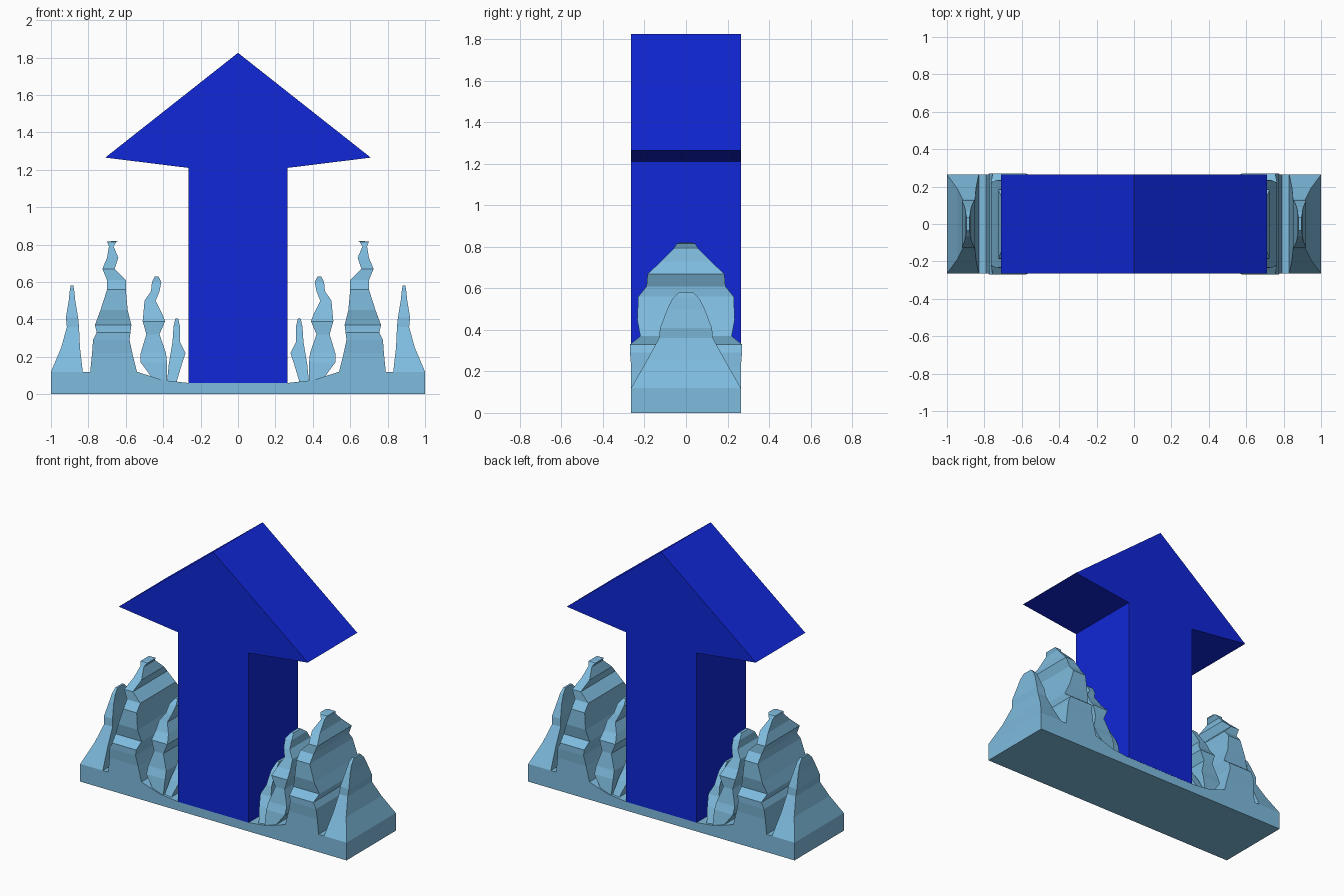
import bpy, bmesh


def material(name, color):
    m = bpy.data.materials.new(name)
    m.diffuse_color = color
    return m


blue = material("deep_blue", (0.005, 0.02, 0.68, 1))
ice = material("light_blue", (0.21, 0.50, 0.73, 1))


def finish(name, bm, mat, mirror=False):
    bmesh.ops.recalc_face_normals(bm, faces=bm.faces)
    me = bpy.data.meshes.new(name)
    bm.to_mesh(me)
    bm.free()
    me.materials.append(mat)
    ob = bpy.data.objects.new(name, me)
    bpy.context.collection.objects.link(ob)
    if mirror:
        mod = ob.modifiers.new("mirror", 'MIRROR')
        mod.use_mirror_merge = False
    return ob


def slab(name, half, depth, mat):
    """Extrude a symmetric x-z outline, given by its right half, along y."""
    pts = half + [(-x, z) for x, z in reversed(half) if x > 0]
    bm = bmesh.new()
    front = [bm.verts.new((x, -depth, z)) for x, z in pts]
    back = [bm.verts.new((x, depth, z)) for x, z in pts]
    bm.faces.new(front)
    bm.faces.new(back[::-1])
    for i in range(len(pts)):
        j = (i + 1) % len(pts)
        bm.faces.new((front[i], back[i], back[j], front[j]))
    return finish(name, bm, mat)


def splash(name, levels):
    """Loft a jagged spike from levels of (z, inner x, outer x, half depth)."""
    bm = bmesh.new()
    rings = [[bm.verts.new(p) for p in
              ((a, -d, z), (b, -d, z), (b, d, z), (a, d, z))]
             for z, a, b, d in levels]
    bm.faces.new(rings[0][::-1])
    bm.faces.new(rings[-1])
    for lo, hi in zip(rings, rings[1:]):
        for i in range(4):
            j = (i + 1) % 4
            bm.faces.new((lo[i], lo[j], hi[j], hi[i]))
    return finish(name, bm, ice, True)


# Upward arrow: shaft and wide head in one slab
slab("arrow", [(0.265, 0.06), (0.265, 1.21), (0.71, 1.265), (0, 1.825)],
     0.265, blue)

# Base, rising toward the ends
slab("base", [(1, 0), (1, 0.12), (0.83, 0.12), (0.78, 0.12),
              (0.54, 0.12), (0.40, 0.075), (0.265, 0.06)], 0.264, ice)

# Water splashes, from the ends toward the shaft
splash("outer_splash", [
    (0.10, 0.82, 1.00, 0.264), (0.12, 0.83, 1.00, 0.264),
    (0.25, 0.845, 0.945, 0.19), (0.36, 0.85, 0.915, 0.13),
    (0.41, 0.855, 0.92, 0.125), (0.50, 0.87, 0.905, 0.09),
    (0.55, 0.875, 0.90, 0.065), (0.58, 0.88, 0.895, 0.035)])
splash("tall_splash", [
    (0.06, 0.53, 0.80, 0.26), (0.12, 0.54, 0.79, 0.264),
    (0.22, 0.565, 0.78, 0.264), (0.29, 0.58, 0.775, 0.27),
    (0.33, 0.575, 0.755, 0.27), (0.37, 0.57, 0.765, 0.22),
    (0.45, 0.59, 0.735, 0.235), (0.56, 0.60, 0.70, 0.23),
    (0.61, 0.60, 0.70, 0.19), (0.67, 0.66, 0.725, 0.185),
    (0.73, 0.64, 0.70, 0.12), (0.79, 0.665, 0.69, 0.06),
    (0.815, 0.65, 0.70, 0.045), (0.82, 0.64, 0.66, 0.03)])
splash("middle_splash", [
    (0.06, 0.38, 0.44, 0.26), (0.17, 0.38, 0.52, 0.24),
    (0.22, 0.385, 0.52, 0.22), (0.32, 0.42, 0.49, 0.20),
    (0.39, 0.39, 0.51, 0.20), (0.44, 0.41, 0.505, 0.16),
    (0.50, 0.44, 0.50, 0.13), (0.55, 0.42, 0.465, 0.11),
    (0.60, 0.41, 0.46, 0.08), (0.63, 0.425, 0.445, 0.04)])
splash("inner_splash", [
    (0.06, 0.33, 0.38, 0.25), (0.16, 0.30, 0.37, 0.20),
    (0.22, 0.28, 0.36, 0.16), (0.28, 0.31, 0.35, 0.14),
    (0.36, 0.31, 0.345, 0.09), (0.405, 0.32, 0.335, 0.04)])
